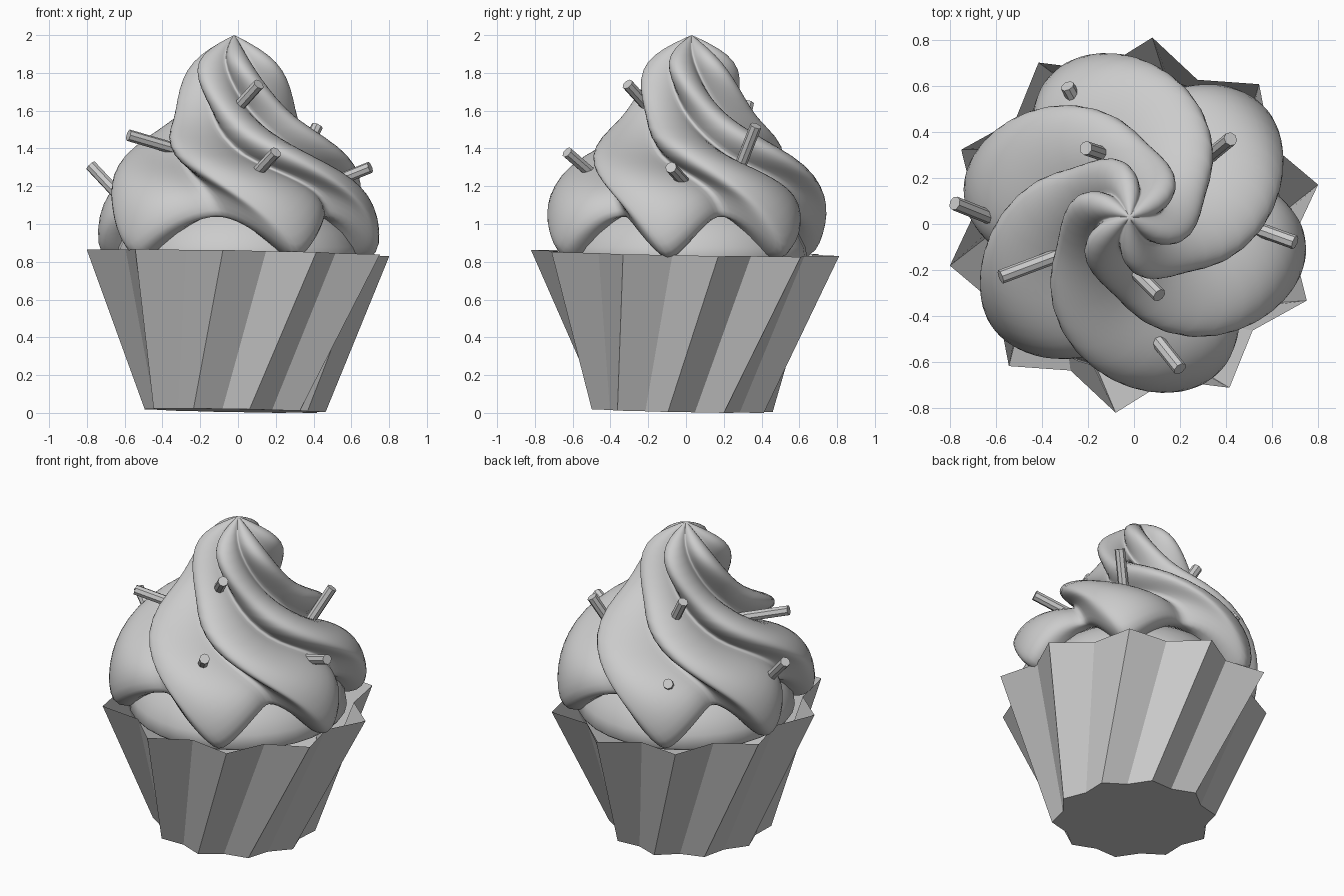
import bpy, bmesh, math
from mathutils import Vector

if "Cube" in bpy.data.objects:
    bpy.data.objects.remove(bpy.data.objects["Cube"])


def finish(name, verts, faces, smooth=False):
    mesh = bpy.data.meshes.new(name)
    mesh.from_pydata(verts, [], faces)
    bm = bmesh.new()
    bm.from_mesh(mesh)
    bmesh.ops.recalc_face_normals(bm, faces=bm.faces)
    bm.to_mesh(mesh)
    bm.free()
    for p in mesh.polygons:
        p.use_smooth = smooth
    obj = bpy.data.objects.new(name, mesh)
    bpy.context.collection.objects.link(obj)
    return obj


def bridge(n, rows):
    return [(r * n + i, r * n + (i + 1) % n, (r + 1) * n + (i + 1) % n, (r + 1) * n + i)
            for r in range(rows - 1) for i in range(n)]


# Pleated paper wrapper: a ten-pointed star, twisted and flared upwards
verts = []
for z, outer, inner, start in ((0, 0.485, 0.43, -9), (0.835, 0.82, 0.69, 12.4)):
    for i in range(20):
        a = math.radians(start + 18 * i)
        r = inner if i % 2 else outer
        verts.append((r * math.cos(a), r * math.sin(a), z))
wrapper = finish("wrapper", verts, bridge(20, 2) + [tuple(range(20))])
wrapper.location = (-0.015, -0.02, 0.012)
wrapper.rotation_euler = (-0.018, 0.018, 0)

# Domed cake, flattened below the wrapper rim
bpy.ops.mesh.primitive_uv_sphere_add(segments=32, ring_count=16, radius=1, location=(0, 0, 0.8))
cake = bpy.context.object
cake.name = "cake"
cake.scale = (0.645, 0.645, 0.4)
for v in cake.data.vertices:
    if v.co.z < 0:
        v.co.z *= 0.2
bpy.ops.object.shade_smooth()

# Frosting: six lobes swept round and down from the tip
# rows of: height, ridge radius, groove ratio, twist in degrees
rows = [(1.985, 0.035, 0.65, -145), (1.93, 0.15, 0.55, -142), (1.86, 0.24, 0.52, -135),
        (1.77, 0.285, 0.52, -122), (1.66, 0.315, 0.54, -103), (1.56, 0.36, 0.58, -84),
        (1.46, 0.49, 0.55, -66), (1.36, 0.61, 0.55, -47), (1.25, 0.69, 0.58, -31),
        (1.14, 0.74, 0.64, -19), (1.03, 0.765, 0.69, -10), (0.92, 0.77, 0.73, -4),
        (0.83, 0.75, 0.76, 0), (0.79, 0.68, 0.83, 0), (0.82, 0.52, 0.95, 0)]
shifts = [0, -6, 3, -4, -11, 4]      # uneven spacing of the lobe ends
N = 72
verts = []
for z, radius, groove, twist in rows:
    lean = min(1, max(0, (z - 0.9) / 1.1))
    drape = min(1, max(0, (1.35 - z) / 0.45))
    for i in range(N):
        phi = 2 * math.pi * i / N
        lobe = abs(math.cos(3 * phi))
        k, t = divmod(i / 12, 1)
        t = t * t * (3 - 2 * t)
        uneven = shifts[int(k)] * (1 - t) + shifts[(int(k) + 1) % 6] * t
        a = phi + math.radians(twist - 8 + uneven * drape)
        r = radius * (groove + (1 - groove) * lobe)
        arch = 0.24 * drape * abs(math.sin(3 * phi)) ** 1.25
        verts.append((r * math.cos(a) - 0.02 * lean, r * math.sin(a) + 0.03 * lean, z + arch))
faces = bridge(N, len(rows))
verts.append((-0.02, 0.03, 2.0))
faces += [(len(verts) - 1, (i + 1) % N, i) for i in range(N)]
frosting = finish("frosting", verts, faces, True)
sub = frosting.modifiers.new("smooth", 'SUBSURF')
sub.levels = sub.render_levels = 1

# Sprinkles: outer end and the point where each enters the frosting
sprinkles = [((0.42, 0.37, 1.52), (0.31, 0.28, 1.29)), ((0.70, -0.08, 1.30), (0.45, 0.01, 1.20)),
             ((0.20, -0.63, 1.38), (0.08, -0.48, 1.25)), ((0.11, -0.31, 1.74), (0.02, -0.22, 1.64)),
             ((-0.58, -0.23, 1.47), (-0.34, -0.14, 1.40)), ((-0.78, 0.09, 1.31), (-0.63, 0.03, 1.15)),
             ((-0.29, 0.60, 1.23), (-0.22, 0.47, 1.13)), ((-0.21, 0.33, 1.64), (-0.12, 0.30, 1.48))]
for n, (tip, base) in enumerate(sprinkles, 1):
    tip, base = Vector(tip), Vector(base)
    axis = (tip - base).normalized()
    base -= axis * 0.05
    bpy.ops.mesh.primitive_cylinder_add(vertices=8, radius=0.031, depth=(tip - base).length,
                                        location=(tip + base) / 2,
                                        rotation=axis.to_track_quat('Z', 'Y').to_euler())
    bpy.context.object.name = f"sprinkle_{n}"
